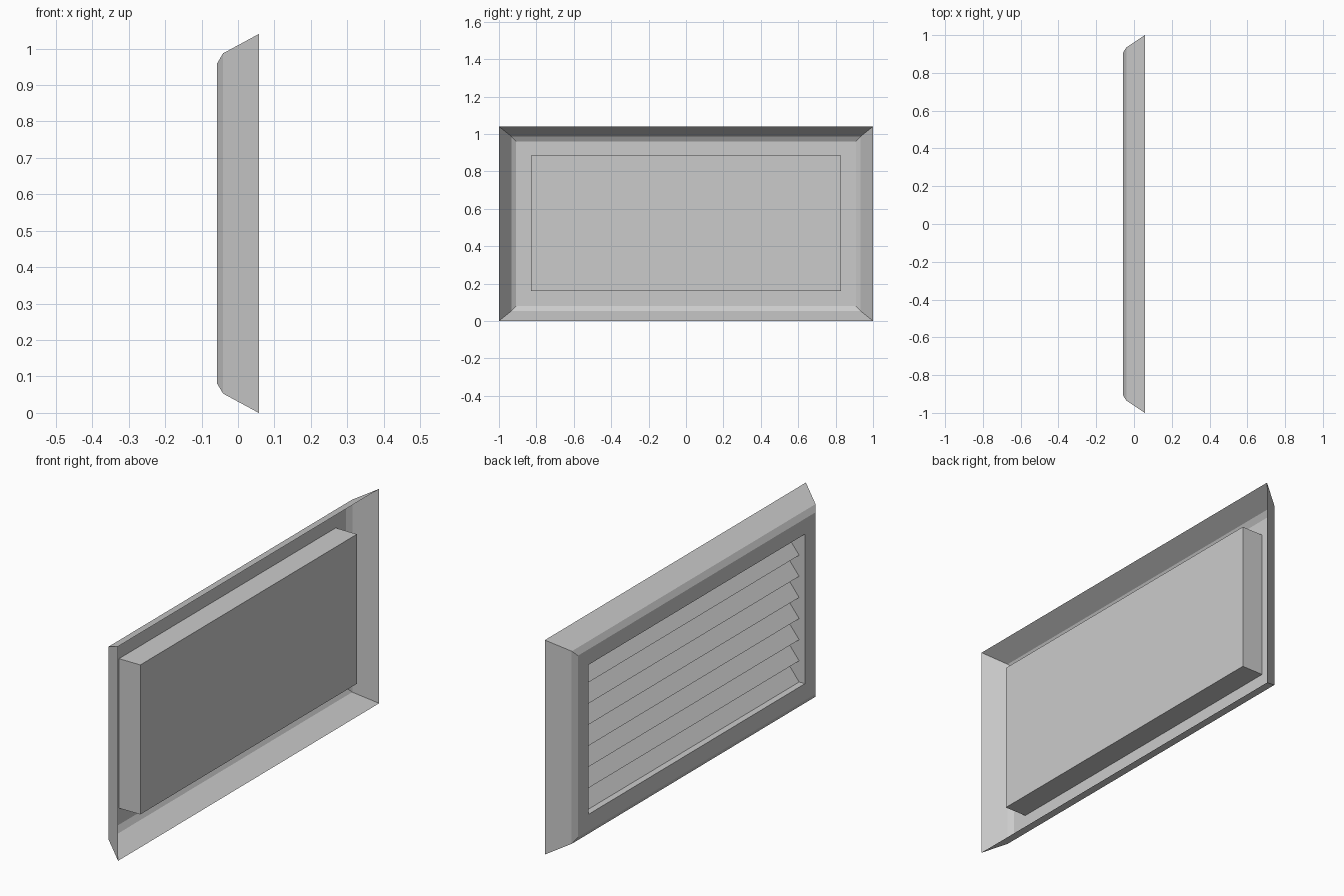
import bpy, bmesh

old = bpy.data.objects.get("Cube")
if old:
    bpy.data.objects.remove(old, do_unlink=True)

grey = bpy.data.materials.new("light_grey")
grey.use_nodes = True
colour = (0.6, 0.6, 0.6, 1)
grey.diffuse_color = colour
grey.node_tree.nodes["Principled BSDF"].inputs["Base Color"].default_value = colour

DEPTH = 0.057            # half the depth of the vent
HEIGHT = 1.04
OPEN_Y, OPEN_LOW, OPEN_HIGH = 0.83, 0.16, 0.885


def ring(bm, x, y, low, high):
    """Rectangle of vertices in a plane of constant x."""
    corners = ((-y, low), (y, low), (y, high), (-y, high))
    return [bm.verts.new((x, *c)) for c in corners]


def bridge(bm, a, b):
    for i in range(4):
        j = (i + 1) % 4
        bm.faces.new((a[i], a[j], b[j], b[i]))


def finish(name, bm, outward=False):
    if outward:
        bmesh.ops.recalc_face_normals(bm, faces=bm.faces)
    mesh = bpy.data.meshes.new(name)
    bm.to_mesh(mesh)
    bm.free()
    mesh.materials.append(grey)
    obj = bpy.data.objects.new(name, mesh)
    bpy.context.collection.objects.link(obj)
    return obj


# Bevelled sheet frame, open behind: x, inset in y, inset in z
bm = bmesh.new()
profile = [(DEPTH, 0, 0), (-0.041, 0.066, 0.053), (-DEPTH, 0.091, 0.08)]
rings = [ring(bm, x, 1 - iy, iz, HEIGHT - iz) for x, iy, iz in profile]
rings.append(ring(bm, -DEPTH, OPEN_Y, OPEN_LOW, OPEN_HIGH))
for a, b in zip(rings, rings[1:]):
    bridge(bm, a, b)
finish("frame", bm, True)

# Box behind the opening, closed at the back
bm = bmesh.new()
mouth = ring(bm, -DEPTH, OPEN_Y, OPEN_LOW, OPEN_HIGH)
back = ring(bm, DEPTH, OPEN_Y, OPEN_LOW, OPEN_HIGH)
bridge(bm, mouth, back)
bm.faces.new(back)
finish("back_box", bm, True)

# Seven sloping slats, rising from the outer edge to the back plate
COUNT = 7
pitch = (0.877 - OPEN_LOW) / COUNT
for n in range(COUNT):
    bm = bmesh.new()
    z = OPEN_LOW + n * pitch
    edge = [(-0.026, z), (DEPTH - 0.001, z + pitch)]
    points = [(x, y, h) for (x, h), ys in zip(edge, ((OPEN_Y, -OPEN_Y), (-OPEN_Y, OPEN_Y)))
              for y in ys]
    bm.faces.new([bm.verts.new(p) for p in points])
    finish(f"slat_{n + 1}", bm)
